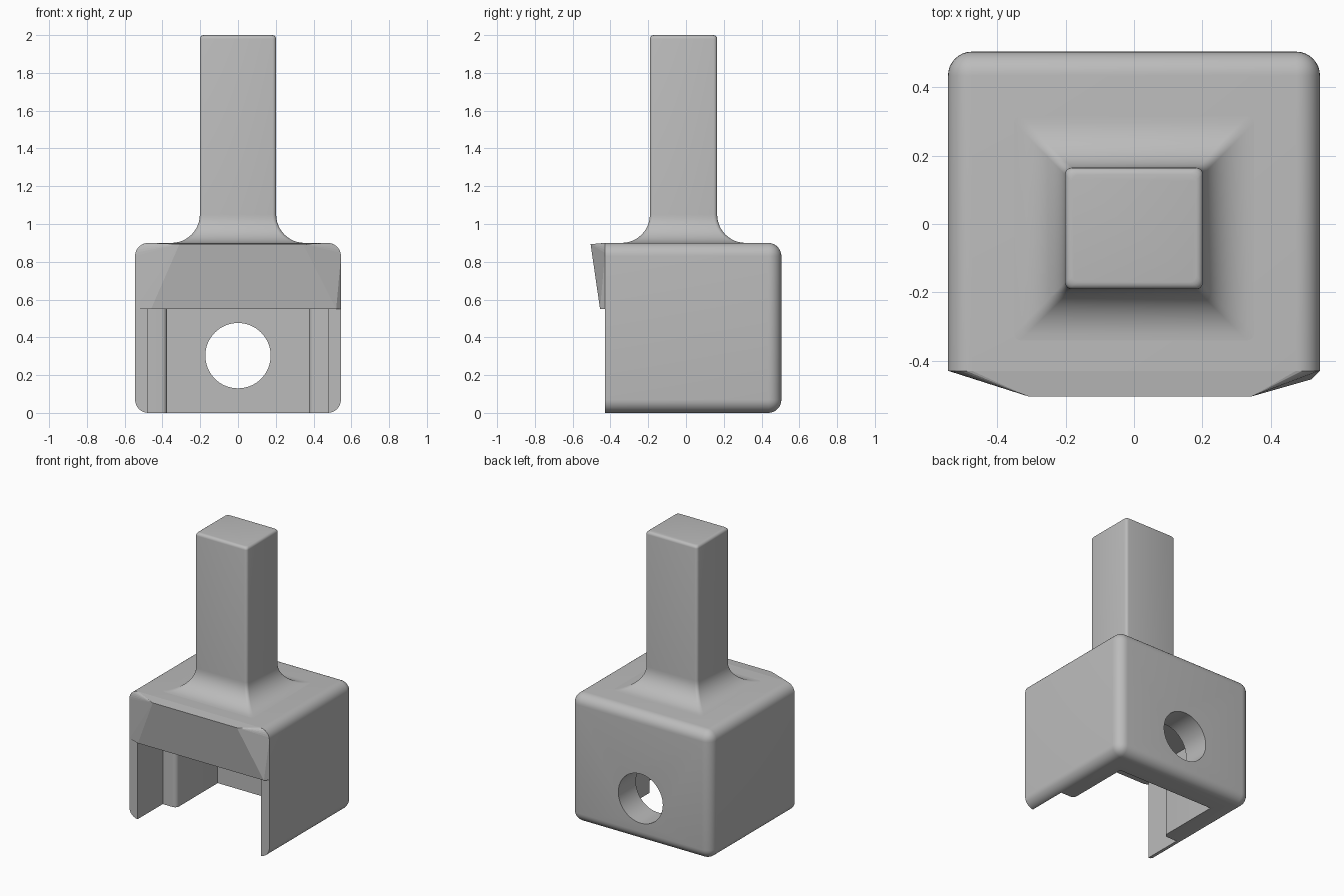
import bpy, bmesh, math

old = bpy.data.objects.get("Cube")
if old:
    bpy.data.objects.remove(old, do_unlink=True)

grey = bpy.data.materials.new("plain grey")
grey.use_nodes = True
GREY = (0.5, 0.5, 0.5, 1)
grey.diffuse_color = GREY
grey.node_tree.nodes["Principled BSDF"].inputs["Base Color"].default_value = GREY

HALF, FRONT, BACK, TOP = 0.545, -0.43, 0.505, 0.9
CEILING = 0.55
R = 0.07


def make(name, bm):
    bmesh.ops.recalc_face_normals(bm, faces=bm.faces)
    mesh = bpy.data.meshes.new(name)
    bm.to_mesh(mesh)
    bm.free()
    mesh.materials.append(grey)
    obj = bpy.data.objects.new(name, mesh)
    bpy.context.collection.objects.link(obj)
    return obj


def smooth(obj):
    bpy.ops.object.select_all(action='DESELECT')
    obj.select_set(True)
    bpy.context.view_layer.objects.active = obj
    bpy.ops.object.shade_smooth_by_angle(angle=math.radians(30))


def cut(obj, cutter):
    bpy.context.view_layer.objects.active = obj
    mod = obj.modifiers.new("cut", 'BOOLEAN')
    mod.operation, mod.solver, mod.object = 'DIFFERENCE', 'EXACT', cutter
    bpy.ops.object.modifier_apply(modifier=mod.name)
    bpy.data.objects.remove(cutter, do_unlink=True)


# Housing: box rounded everywhere except around its front face
bm = bmesh.new()
bmesh.ops.create_cube(bm, size=1)
for v in bm.verts:
    v.co.x *= 2 * HALF
    v.co.y = BACK if v.co.y > 0 else FRONT
    v.co.z = TOP if v.co.z > 0 else 0
edges = [e for e in bm.edges if any(v.co.y > 0 for v in e.verts)]
bmesh.ops.bevel(bm, geom=edges, offset=R, segments=8, profile=0.5, affect='EDGES')
housing = make("housing", bm)

# Cavity: open at the front and below, stepping inward behind the entrance
STEP, r = -0.15, 0.03
side = [(0.48, FRONT - 0.1), (0.48, STEP)]
for i in range(7):
    a = math.radians(15 * i)
    side.append((0.375 + r - r * math.sin(a), STEP + r - r * math.cos(a)))
side.append((0.375, 0.31))
outline = side + [(-x, y) for x, y in reversed(side)]
bm = bmesh.new()
face = bm.faces.new([bm.verts.new((x, y, -0.1)) for x, y in outline])
ext = bmesh.ops.extrude_face_region(bm, geom=[face])
for v in ext["geom"]:
    if isinstance(v, bmesh.types.BMVert):
        v.co.z = CEILING
cut(housing, make("cavity_cutter", bm))

# Round hole through the back wall
bm = bmesh.new()
bmesh.ops.create_cone(bm, cap_ends=True, segments=64, radius1=0.173, radius2=0.173, depth=0.6)
hole = make("hole_cutter", bm)
hole.rotation_euler.x = math.pi / 2
hole.location = (0, BACK, 0.303)
bpy.context.view_layer.update()
cut(housing, hole)
smooth(housing)

# Visor: faceted wedge across the upper front
bm = bmesh.new()
for s in (-1, 1):
    bm.verts.new((s * HALF, FRONT, CEILING))
    for i in range(7):
        a = math.radians(15 * i)
        bm.verts.new((s * (HALF - R + R * math.cos(a)), FRONT, TOP - R + R * math.sin(a)))
for x, y, z in ((-0.31, -0.505, 0.893), (0.345, -0.505, 0.893),
                (0.52, -0.455, CEILING), (-0.46, -0.455, CEILING)):
    bm.verts.new((x, y, z))
bmesh.ops.convex_hull(bm, input=bm.verts)
bmesh.ops.dissolve_limit(bm, angle_limit=0.01, verts=bm.verts, edges=bm.edges)
make("visor", bm)

# Post: rounded rectangle lofted from a concave flare up to a softened top
FLARE, SOFT = 0.15, 0.02
profile = []
for i in range(13):
    a = math.radians(7.5 * i)
    profile.append((FLARE * (1 - math.sin(a)), TOP + FLARE * (1 - math.cos(a))))
for i in range(5):
    a = math.radians(22.5 * i)
    profile.append((SOFT * (math.cos(a) - 1), 2 - SOFT + SOFT * math.sin(a)))
bm = bmesh.new()
rings = []
for grow, z in profile:
    ring = []
    for k, (sx, sy) in enumerate(((1, 1), (-1, 1), (-1, -1), (1, -1))):
        for j in range(5):
            a = math.radians(90 * k + 22.5 * j)
            ring.append(bm.verts.new((
                sx * (0.202 + grow - SOFT) + SOFT * math.cos(a),
                -0.013 + sy * (0.178 + grow - SOFT) + SOFT * math.sin(a), z)))
    rings.append(ring)
for low, high in zip(rings, rings[1:]):
    for i in range(len(low)):
        j = (i + 1) % len(low)
        bm.faces.new((low[i], low[j], high[j], high[i]))
bmesh.ops.remove_doubles(bm, verts=bm.verts, dist=0.0001)
rim = [e for e in bm.edges if e.is_boundary and e.verts[0].co.z > 1.9]
if rim:
    bmesh.ops.contextual_create(bm, geom=rim)
smooth(make("post", bm))
